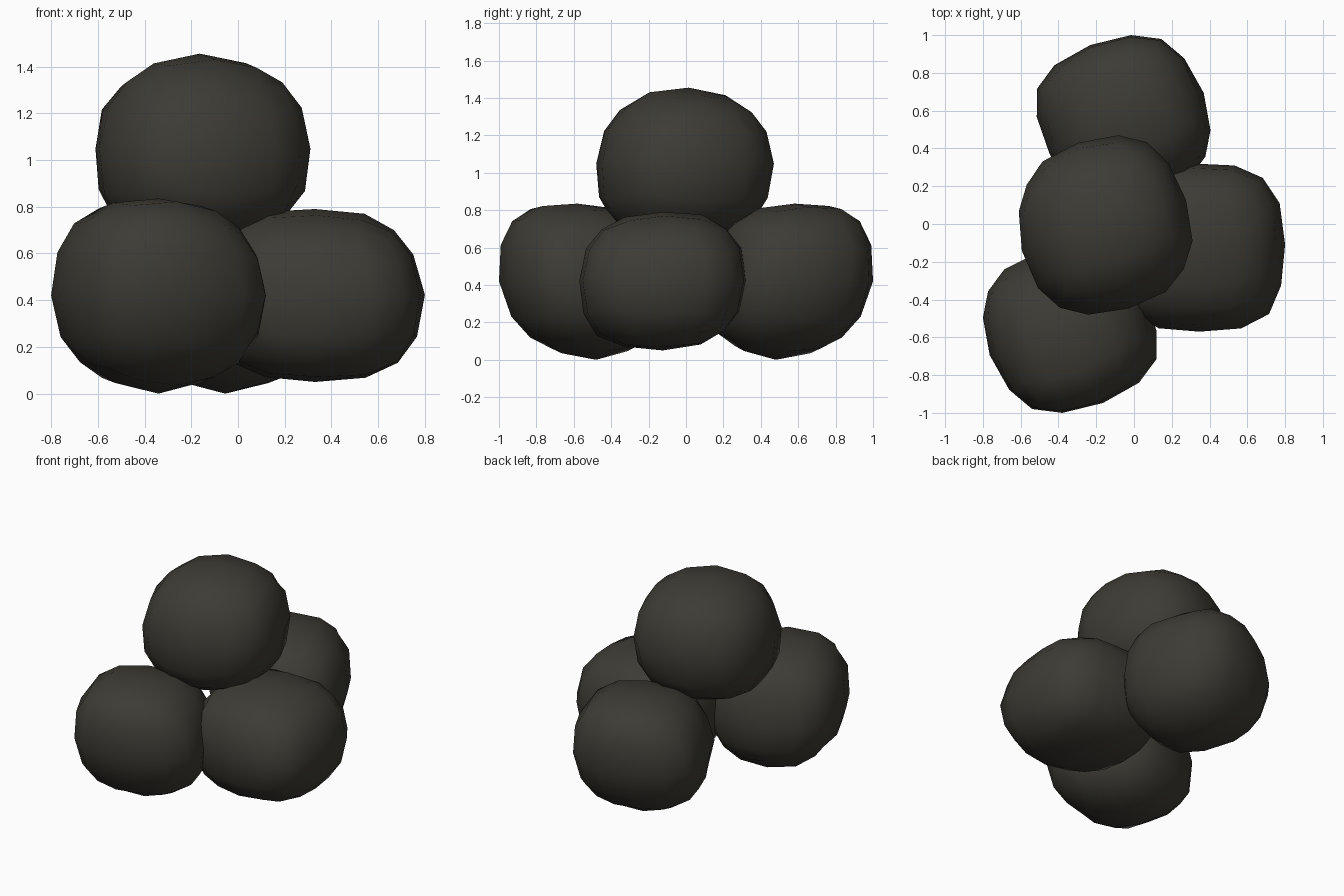
import bpy
import bmesh
import random
from math import pi, radians
from mathutils import Matrix, Vector

cube = bpy.data.objects.get("Cube")
if cube:
    bpy.data.objects.remove(cube, do_unlink=True)

# Dark stone material
stone = bpy.data.materials.new("dark stone")
stone.use_nodes = True
colour = (0.046, 0.044, 0.035, 1)
stone.diffuse_color = colour
bsdf = stone.node_tree.nodes["Principled BSDF"]
bsdf.inputs["Base Color"].default_value = colour
bsdf.inputs["Roughness"].default_value = 0.9


def rock(name, low, high, yaw, upper, lower, plan, lean, bulges, seed):
    """Rounded boulder filling a box; higher powers give a squarer form.
    Bulges are (direction, amount) pairs that swell or flatten one side."""
    rng = random.Random(seed)
    bm = bmesh.new()
    bmesh.ops.create_cube(bm, size=2)
    bmesh.ops.subdivide_edges(bm, edges=bm.edges[:], cuts=3, use_grid_fill=True)
    for v in bm.verts:
        d = v.co.normalized()
        power = upper if d.z > 0 else lower
        across = (abs(d.x) ** plan + abs(d.y) ** plan) ** (1 / plan)
        reach = (across ** power + abs(d.z) ** power) ** (-1 / power)
        v.co = d * reach * rng.uniform(0.985, 1.015)
    bmesh.ops.rotate(bm, verts=bm.verts, matrix=Matrix.Rotation(radians(yaw), 3, "Z"))

    # Swell, flatten and lean the stone
    for v in bm.verts:
        d = v.co.normalized()
        swell = sum(amount * max(0, d.dot(Vector(way).normalized())) ** 6
                    for way, amount in bulges)
        v.co *= 1 + swell
        v.co.y += lean * v.co.z

    # Fit the turned stone to its box
    for axis in range(3):
        values = [v.co[axis] for v in bm.verts]
        start, span = min(values), max(values) - min(values)
        for v in bm.verts:
            part = (v.co[axis] - start) / span
            v.co[axis] = low[axis] + part * (high[axis] - low[axis])
    bmesh.ops.recalc_face_normals(bm, faces=bm.faces)
    for face in bm.faces:
        face.smooth = True

    # Keep the origin at the middle of the stone
    middle = (Vector(low) + Vector(high)) / 2
    bmesh.ops.translate(bm, verts=bm.verts, vec=-middle)
    mesh = bpy.data.meshes.new(name)
    bm.to_mesh(mesh)
    bm.free()
    mesh.materials.append(stone)
    obj = bpy.data.objects.new(name, mesh)
    obj.location = middle
    bpy.context.collection.objects.link(obj)
    return obj


# Front stone, tapering to its underside
front = rock("front_rock", (-0.80, -1.0, 0), (0.12, -0.10, 0.835), 22, 2.6, 2.0, 2.6, -0.12,
             [((0, -0.8, 0.6), 0.05), ((0, -0.8, -0.6), 0.06), ((0.7, -0.7, -0.2), 0.09),
              ((-0.6, -0.8, -0.2), 0.07), ((-1, 0.4, 0), -0.02), ((1, 0, 0.7), -0.05),
              ((-1, 0, -0.3), 0.03)], 3)

# Back stone is the same boulder turned half round
back = front.copy()
back.name = "back_rock"
back.location = (-0.055, 0.55, front.location.z)
back.rotation_euler.z = pi
bpy.context.collection.objects.link(back)

# Side stone lies between them
rock("left_rock", (-0.13, -0.57, 0.05), (0.80, 0.32, 0.79), 2, 2.5, 2.7, 2.6, 0,
     [((0.8, 0.6, 0), 0.04), ((1, -1, 0), 0.05), ((-1, 1, 0), 0.05),
      ((0, -1, 1), -0.05), ((0, 1, -1), -0.06), ((1, 0, 1), -0.03)], 8)

# Last stone rests on the other three
rock("top_rock", (-0.61, -0.48, 0.645), (0.31, 0.47, 1.455), 17, 2.0, 2.4, 2.4, 0.05,
     [((0, -0.65, 0.75), 0.05), ((-0.8, 0.5, 0), -0.05), ((0.7, 0, 0.8), 0.02),
      ((0, 1, -0.7), 0.04), ((-1, 0, 0.4), -0.02)], 5)
